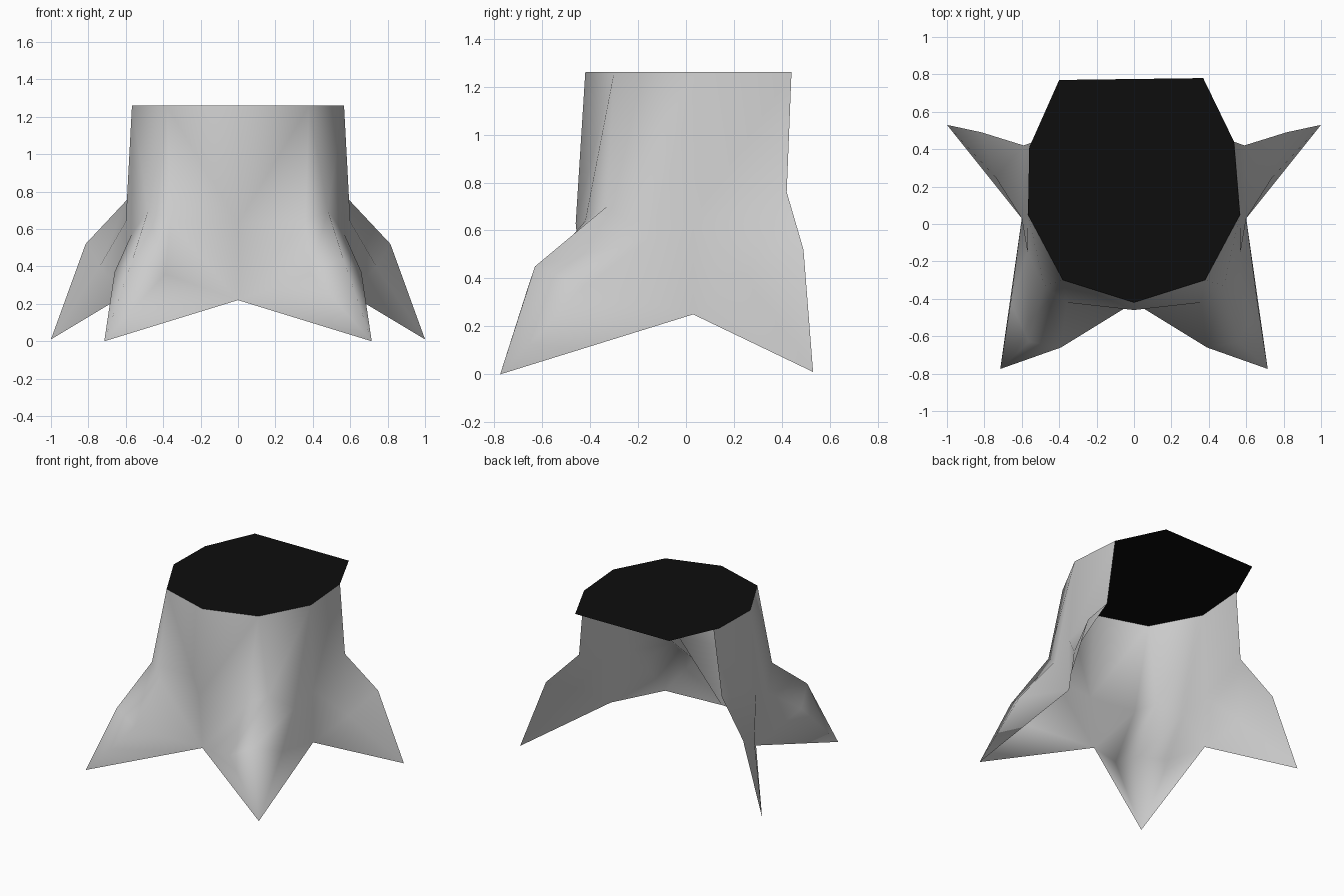
import bpy

if "Cube" in bpy.data.objects:
    bpy.data.objects.remove(bpy.data.objects["Cube"])


def material(name, rgb):
    m = bpy.data.materials.new(name)
    m.diffuse_color = (*rgb, 1)
    m.use_nodes = True
    m.node_tree.nodes["Principled BSDF"].inputs["Base Color"].default_value = m.diffuse_color
    return m


def make_object(name, verts, faces, mat, smooth):
    mesh = bpy.data.meshes.new(name)
    mesh.from_pydata(verts, [], faces)
    mesh.materials.append(mat)
    for p in mesh.polygons:
        p.use_smooth = smooth
    mesh.update()
    ob = bpy.data.objects.new(name, mesh)
    bpy.context.collection.objects.link(ob)
    return ob


bark = material("pale grey bark", (0.6, 0.6, 0.6))
black = material("black cut wood", (0.004, 0.004, 0.004))

TOP = 1.26

# Control points of the right half of the open-backed trunk shell
points = {
    # rim, front to back
    "T0": (0, -.42, TOP), "T1": (.38, -.30, TOP),
    "T2": (.567, .05, TOP), "T3": (.535, .44, TOP),
    # waist, where the roots start to flare
    "M0": (0, -.46, .63), "Ma": (.36, -.42, .64), "Mb": (.48, -.33, .70),
    "Mc": (.57, -.15, .57), "Md": (.60, .03, .64), "E0": (.59, .42, .76),
    # knees of the roots
    "Ka": (.39, -.66, .36), "Kb": (.56, -.63, .45), "Kc": (.66, -.42, .37),
    "Kd": (.74, .25, .40), "E1": (.815, .49, .52),
    # bottom edge: notches and root tips
    "V0": (0, -.42, .22), "P1": (.715, -.775, 0),
    "V2": (.60, .03, .25), "P3": (1, .53, .01),
}
patches = [
    # upper trunk
    "T0 T1 Ma M0", "T1 Mb Ma", "T1 T2 Mc Mb", "T2 Md Mc", "T2 T3 E0 Md",
    # front root
    "M0 Ma V0", "Ma Ka V0", "V0 Ka P1", "Ma Mb Kb Ka", "Ka Kb P1",
    "Mb Mc Kc Kb", "Kb Kc P1", "Mc Md V2", "Mc V2 Kc", "Kc V2 P1",
    # back root
    "Md E0 E1 Kd", "Md Kd V2", "Kd E1 P3", "Kd P3 V2",
]
index = {k: i for i, k in enumerate(points)}
faces = [[index[k] for k in reversed(p.split())] for p in patches]
trunk = make_object("stump_trunk_with_roots", list(points.values()), faces, bark, True)
mirror = trunk.modifiers.new("mirror", 'MIRROR')
mirror.use_axis[0] = True
mirror.use_clip = True

# Flat cut top, overhanging the open back
rim = [(0, -.42), (.38, -.30), (.567, .05), (.535, .44), (.37, .78),
       (-.40, .77), (-.56, .41), (-.567, .05), (-.38, -.30)]
make_object("stump_cut_top", [(x, y, TOP) for x, y in rim],
            [list(range(len(rim)))], black, False)
